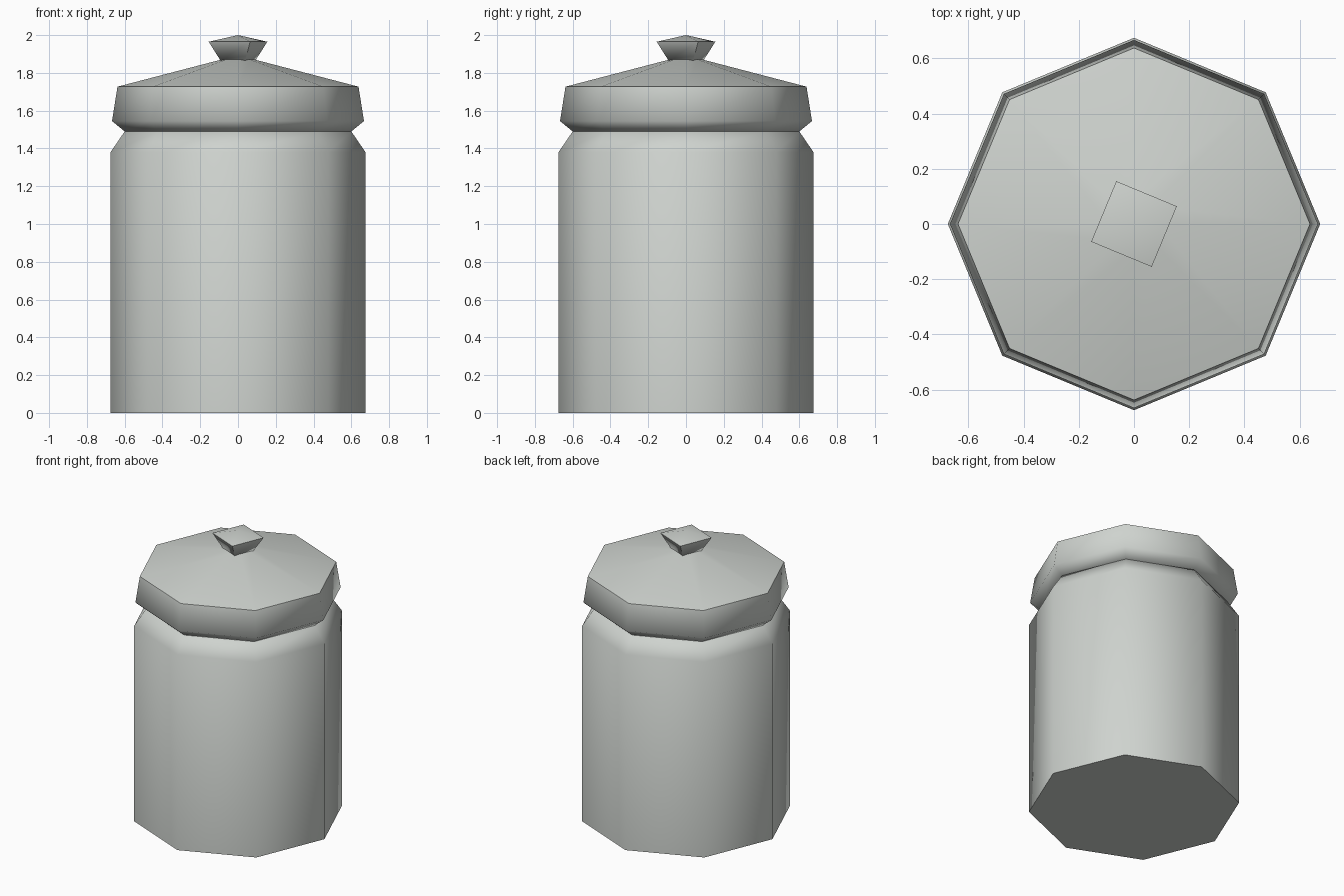
import bpy
import math

cube = bpy.data.objects.get("Cube")
if cube:
    bpy.data.objects.remove(cube, do_unlink=True)

# One pale ceramic colour
ceramic = bpy.data.materials.new("pale_grey_ceramic")
ceramic.use_nodes = True
colour = (0.62, 0.65, 0.62, 1)
ceramic.diffuse_color = colour
ceramic.node_tree.nodes["Principled BSDF"].inputs["Base Color"].default_value = colour


def lathe(name, profile, sides, turn=0.0, smooth=60):
    """Revolve (radius, height) points into a closed solid."""
    verts, rings, faces = [], [], []
    for r, z in profile:
        count = sides if r > 0 else 1
        rings.append([len(verts) + i for i in range(count)])
        for i in range(count):
            a = turn + math.tau * i / sides
            verts.append((r * math.cos(a), r * math.sin(a), z))
    for low, high in zip(rings, rings[1:]):
        for i in range(sides):
            j = (i + 1) % sides
            if len(high) == 1:
                faces.append((low[i], low[j], high[0]))
            else:
                faces.append((low[i], low[j], high[j], high[i]))
    faces.append(rings[0][::-1])
    if len(rings[-1]) > 1:
        faces.append(rings[-1])
    mesh = bpy.data.meshes.new(name)
    mesh.from_pydata(verts, [], faces)
    mesh.materials.append(ceramic)
    obj = bpy.data.objects.new(name, mesh)
    bpy.context.collection.objects.link(obj)
    bpy.ops.object.select_all(action="DESELECT")
    obj.select_set(True)
    bpy.context.view_layer.objects.active = obj
    bpy.ops.object.shade_smooth_by_angle(angle=math.radians(smooth))
    return obj


# Eight-sided jar with a sloping shoulder
lathe("jar_body", [(0.675, 0), (0.675, 1.38), (0.6, 1.49)], 8)

# Overhanging lid with a shallow sloping top
lathe("lid", [(0.6, 1.49), (0.667, 1.545), (0.638, 1.727), (0.09, 1.87)], 8)

# Four-sided knob flaring to a low point
lathe("lid_knob", [(0.1, 1.865), (0.168, 1.965), (0, 2.0)], 4,
      turn=math.radians(22.5), smooth=75)
